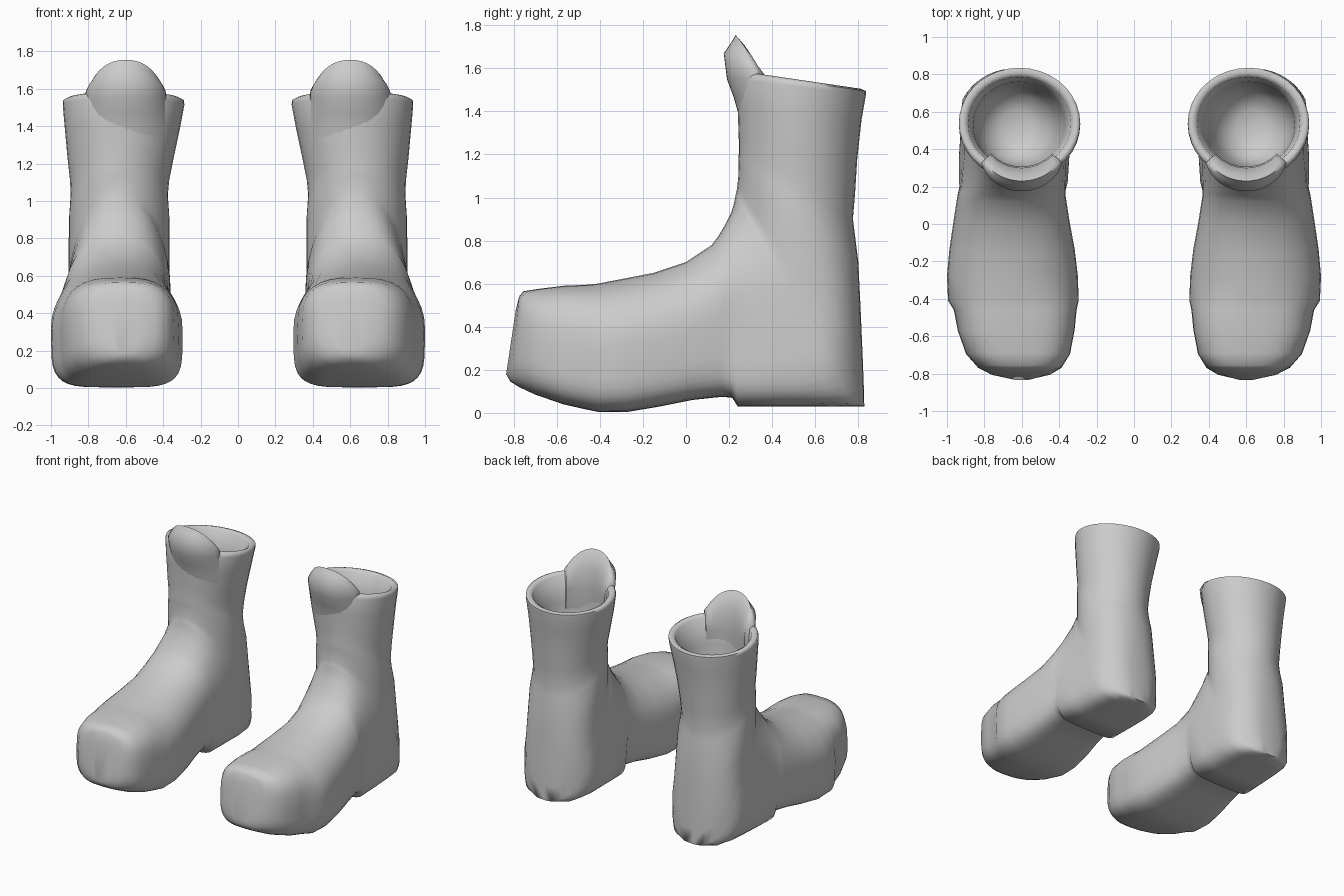
import bpy, bmesh, math
from mathutils import Vector

SIDES = 36

grey = bpy.data.materials.new("boot grey")
grey.diffuse_color = (0.6, 0.6, 0.6, 1)


def section(ya, za, yb, zb, cx, w, na=2, nb=2):
    """Rounded cross-section spanning from point a (instep side) to point b (sole side)."""
    a, b = Vector((cx, ya, za)), Vector((cx, yb, zb))
    mid, half = (a + b) / 2, (a - b) / 2
    ring = []
    for i in range(SIDES):
        t = 2 * math.pi * i / SIDES
        c, s = math.cos(t), math.sin(t)
        n = na if s > 0 else nb
        x = math.copysign(abs(c) ** (2 / n), c) * w
        p = mid + half * math.copysign(abs(s) ** (2 / n), s)
        if p.y > .2 and p.z < 1:
            # the heel block flares out towards the ground and is round at the back
            x *= 1 + .11 * min(1, max(0, (.5 - p.z) / .4)) * min(1, (p.y - .2) / .04)
            d = min(1, max(0, p.y - .52) / .312)
            limit = .315 * (1 - d ** 2.1) ** .5
            x = max(-limit, min(limit, x))
        ring.append(p + Vector((x, 0, 0)))
    return ring


def loft(name, rings, angle=40):
    """Skin closed rings, cap both ends and mirror the part to the other boot."""
    bm = bmesh.new()
    vs = [[bm.verts.new(p) for p in r] for r in rings]
    n = len(rings[0])
    for r, q in zip(vs, vs[1:]):
        for i in range(n):
            bm.faces.new((r[i], r[(i + 1) % n], q[(i + 1) % n], q[i]))
    bm.faces.new(vs[0])
    bm.faces.new(vs[-1])
    bmesh.ops.recalc_face_normals(bm, faces=bm.faces)
    me = bpy.data.meshes.new(name)
    bm.to_mesh(me)
    bm.free()
    ob = bpy.data.objects.new(name, me)
    bpy.context.collection.objects.link(ob)
    me.materials.append(grey)
    ob.modifiers.new("other boot", 'MIRROR').use_mirror_merge = False
    bpy.ops.object.select_all(action='DESELECT')
    ob.select_set(True)
    bpy.context.view_layer.objects.active = ob
    bpy.ops.object.shade_smooth_by_angle(angle=math.radians(angle))
    return ob


# Foot: toe to heel, sections fan around the ankle
foot = [
    (-.79, .48, -.835, .18, .60, .07, 2.5, 2.5),
    (-.775, .54, -.815, .145, .605, .165, 2.8, 3),
    (-.755, .565, -.775, .12, .61, .225, 3, 3.5),
    (-.69, .575, -.70, .085, .62, .278, 3, 4),
    (-.57, .59, -.57, .04, .63, .312, 2.8, 4.4),
    (-.46, .595, -.46, .015, .635, .328, 2.6, 4.6),
    (-.41, .60, -.41, .005, .645, .349, 2.3, 4.6),
    (-.28, .625, -.28, .003, .65, .35, 2.2, 4.6),
    (-.15, .65, -.12, .03, .652, .335, 2.2, 4.6),
    (.00, .70, .03, .06, .655, .31, 2.1, 4.6),
    (.12, .78, .17, .075, .655, .29, 2.1, 4.6),
    (.15, .82, .215, .07, .65, .285, 2.1, 5),
    (.18, .87, .24, .03, .645, .28, 2, 5),
    (.21, .93, .42, .03, .64, .278, 2, 5),
]
# Leg: heel back up to the cuff, then over the rim and down inside
leg = [
    (.222, .97, .58, .03, .635, .275, 2, 5),
    (.228, 1.0, .70, .03, .635, .275, 2, 4.5),
    (.232, 1.02, .78, .03, .635, .272, 2, 4),
    (.235, 1.03, .828, .03, .635, .272, 2, 3.4),
    (.238, 1.055, .825, .14, .635, .27, 2, 2.8),
    (.24, 1.07, .82, .27, .635, .27, 2, 2.6),
    (.243, 1.10, .81, .5, .635, .27, 2, 2.4),
    (.243, 1.13, .80, .7, .635, .268, 2, 2.2),
    (.243, 1.15, .785, .82, .635, .263),
    (.243, 1.17, .775, .9, .635, .26),
    (.245, 1.20, .785, 1.02, .633, .265),
    (.245, 1.27, .795, 1.18, .628, .283),
    (.24, 1.42, .815, 1.36, .618, .308),
    (.235, 1.55, .835, 1.475, .612, .325),
    (.245, 1.575, .835, 1.495, .612, .324),
    (.265, 1.585, .81, 1.505, .612, .305),
    (.29, 1.565, .785, 1.49, .612, .275),
    (.30, 1.35, .76, 1.33, .615, .245),
    (.31, 1.1, .74, 1.1, .63, .215),
    (.35, .98, .70, .98, .63, .16),
    (.44, .93, .61, .93, .63, .08),
]
loft("boot", [section(*s) for s in foot + leg], 65)

# Tongue: curved flap rising out of the front of the cuff, tallest in the middle
rings = []
for i in range(-8, 9):
    f = i / 8
    th = f * math.radians(46)
    h = 1 - abs(f) ** 2.2
    profile = [(.275, 1.30), (.29 + .005 * h, 1.40), (.295 + .02 * h, 1.47),
               (.30 + .045 * h, 1.55), (.30 + .06 * h, 1.575 + .095 * h),
               (.295 + .03 * h, 1.59 + .13 * h), (.285 + .02 * h, 1.59 + .165 * h),
               (.265 + .01 * h, 1.58 + .14 * h), (.235, 1.56 + .06 * h),
               (.228, 1.46), (.24, 1.30)]
    rings.append([(.60 + r * math.sin(th), .535 - r * math.cos(th), z) for r, z in profile])
loft("tongue", rings, 75)
